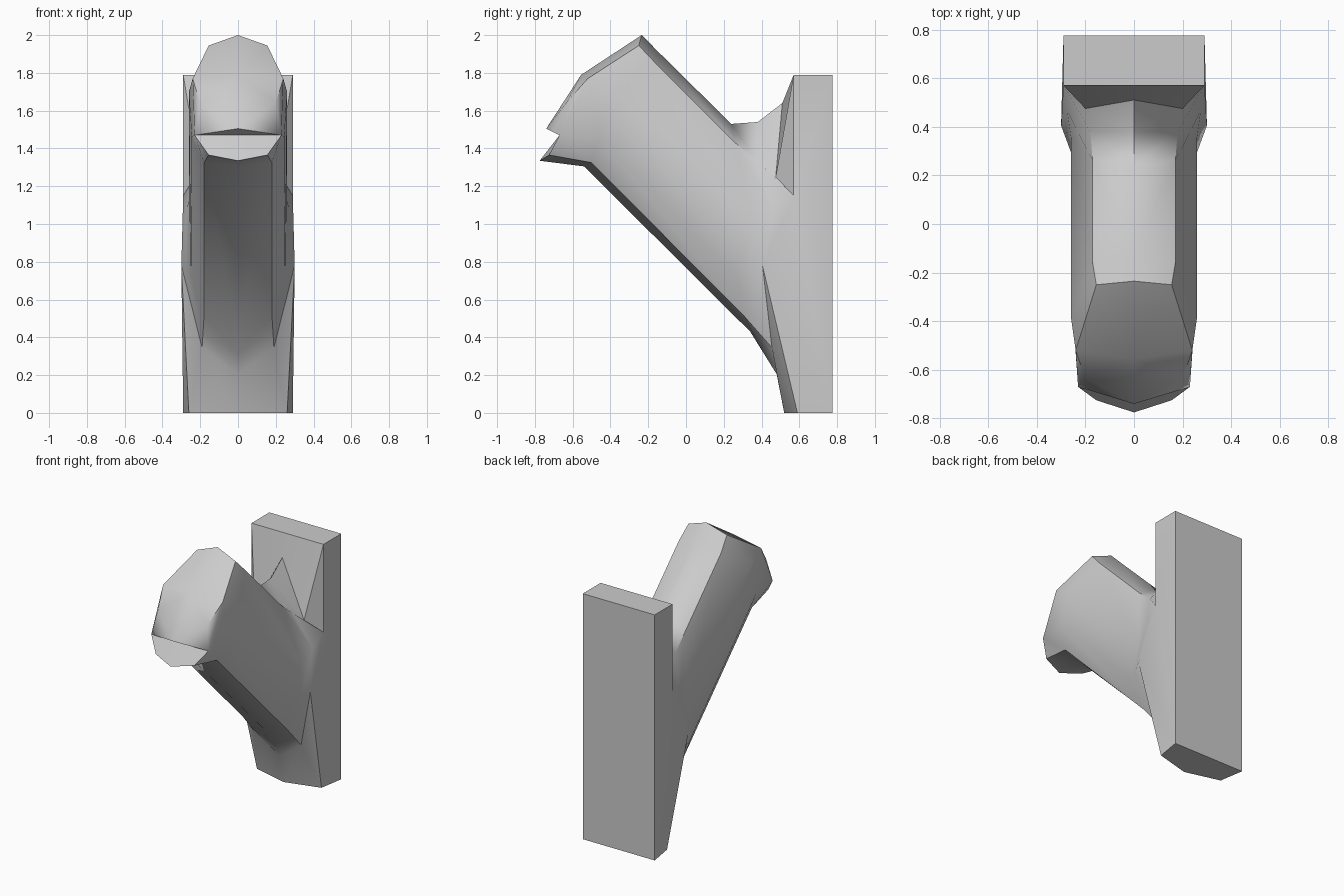
import bpy, bmesh
from mathutils import Vector

if "Cube" in bpy.data.objects:
    bpy.data.objects.remove(bpy.data.objects["Cube"])

bm = bmesh.new()


def face(*pts):
    """Add a face and its mirror image across x = 0."""
    for s in (1, -1):
        bm.faces.new([bm.verts.new((s * x, y, z)) for x, y, z in pts])


# tube rings, right half, running from the top centre to the bottom centre
rim = [(0, -.235, 2.0), (.155, -.25, 1.945), (.24, -.52, 1.77),
       (.23, -.67, 1.47), (.155, -.725, 1.365), (0, -.775, 1.335)]
neck = [(0, -.13, 1.895), (.17, -.16, 1.85), (.26, -.38, 1.70),
        (.245, -.46, 1.46), (.18, -.5, 1.325), (0, -.54, 1.305)]
root = [(0, .24, 1.53), (.17, .26, 1.43), (.26, .36, .99),
        (.25, .27, .73), (.18, .31, .51), (0, .34, .43)]
joint = [(0, .51, 1.64), (.2, .475, 1.25), (.29, .57, 1.15),
         (.3, .405, .78), (.19, .455, .345), (0, .48, .205)]
fillet = [tuple(Vector(a).lerp(Vector(b), .5)) for a, b in zip(root, joint)]
fillet[0] = (0, .38, 1.54)
fillet[1] = (.18, .38, 1.33)

rings = [rim, neck, root, fillet, joint]
for a, b in zip(rings, rings[1:]):
    for i in range(5):
        face(a[i], a[i + 1], b[i + 1], b[i])

# bulged end cap with a notch and a lower lip
A, B, C, G, H, I = rim
D, E = (.2, -.635, 1.64), (0, -.74, 1.505)
bulge, lip_mid = (0, -.555, 1.79), (0, -.67, 1.47)
for p, q in ((A, B), (B, C), (C, D), (D, E)):
    face(p, q, bulge)
face(C, G, D)
face(D, G, E)
face(E, G, lip_mid)
face(lip_mid, G, H, I)

# back plate
peak, V, P, Q, S, S0 = joint
T, Tm = (.29, .57, 1.79), (0, .57, 1.79)
R, Rm = (.29, .775, 1.79), (0, .775, 1.79)
L, Lm = (.29, .775, 0), (0, .775, 0)
K, Km = (.26, .59, 0), (0, .52, 0)
for f in ((Tm, T, R, Rm), (Rm, R, L, Lm), (Lm, L, K, Km), (R, T, P, L),
          (L, P, Q, K), (Tm, T, V, peak), (T, P, V), (Km, K, S, S0), (K, Q, S)):
    face(*f)

# weld everything into one closed shell
bmesh.ops.remove_doubles(bm, verts=bm.verts[:], dist=.0005)
bmesh.ops.recalc_face_normals(bm, faces=bm.faces[:])
mesh = bpy.data.meshes.new("angled_tube_on_plate")
bm.to_mesh(mesh)
bm.free()
obj = bpy.data.objects.new("angled_tube_on_plate", mesh)
bpy.context.collection.objects.link(obj)
bpy.context.view_layer.objects.active = obj
obj.select_set(True)
bpy.ops.object.shade_smooth_by_angle(angle=.65)
